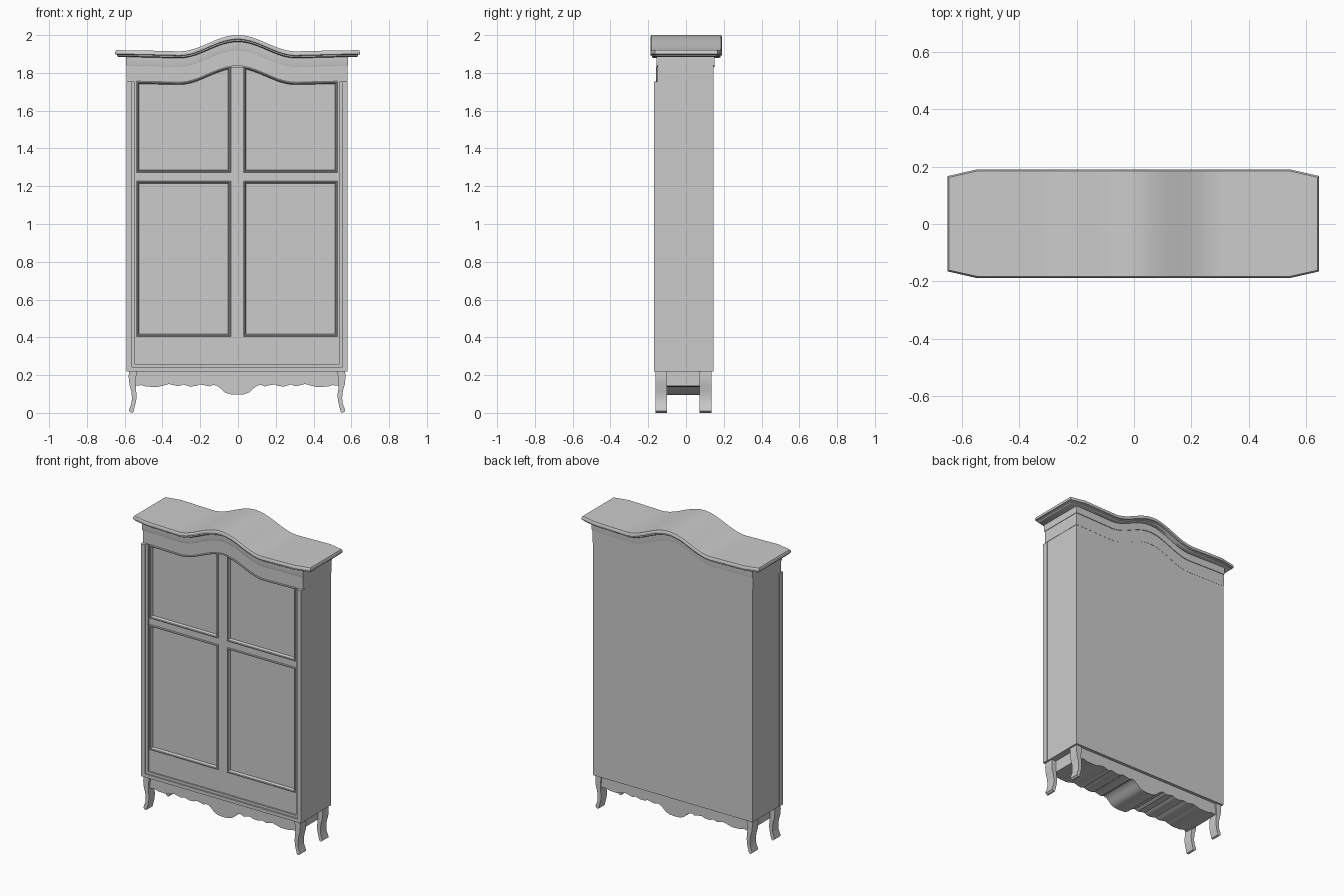
import bpy, bmesh, math

if "Cube" in bpy.data.objects:
    bpy.data.objects.remove(bpy.data.objects["Cube"])

CX = -0.005  # the cabinet sits slightly left of the cornice centre


def hump(x):
    """Raised centre arch shared by cornice, bands and door tops."""
    a = abs(x)
    if a < 0.31:
        return 0.086 * (1 + math.cos(math.pi * a / 0.31)) / 2 - 0.006
    return -0.006 * max(0, 1 - (a - 0.31) / 0.25)


def finish(name, bm, cx=CX):
    bmesh.ops.recalc_face_normals(bm, faces=bm.faces[:])
    me = bpy.data.meshes.new(name)
    bm.to_mesh(me)
    bm.free()
    ob = bpy.data.objects.new(name, me)
    bpy.context.collection.objects.link(ob)
    ob.location.x = cx
    return ob


def arched_block(name, levels, taper=1.0, cx=CX):
    """levels bottom to top: (half width, y front, y back, z, arch amount)."""
    ts = [-1, -0.846] + [i / 24 * 0.6 for i in range(-24, 25)] + [0.846, 1]
    bm = bmesh.new()
    n = len(levels)
    rings = []
    for t in ts:
        f = taper if abs(t) == 1 else 1
        front = [(h * t, yf * f, z + k * hump(h * t)) for h, yf, yb, z, k in levels]
        back = [(h * t, yb * f, z + k * hump(h * t)) for h, yf, yb, z, k in levels]
        rings.append([bm.verts.new(p) for p in front + back[::-1]])
    for a, b in zip(rings, rings[1:]):
        for i in range(2 * n):
            j = (i + 1) % (2 * n)
            bm.faces.new((a[i], a[j], b[j], b[i]))
    for r in (rings[0], rings[-1]):
        for i in range(n - 1):
            bm.faces.new((r[i], r[i + 1], r[2 * n - 2 - i], r[2 * n - 1 - i]))
    return finish(name, bm, cx)


def prism(name, pts, y0, y1):
    """Extrude an x-z outline along y."""
    bm = bmesh.new()
    a = [bm.verts.new((x, y0, z)) for x, z in pts]
    b = [bm.verts.new((x, y1, z)) for x, z in pts]
    bm.faces.new(a)
    bm.faces.new(b[::-1])
    for i in range(len(pts)):
        j = (i + 1) % len(pts)
        bm.faces.new((a[i], a[j], b[j], b[i]))
    return finish(name, bm)


def box(name, x0, x1, y0, y1, z0, z1):
    return prism(name, [(x0, z0), (x1, z0), (x1, z1), (x0, z1)], y0, y1)


def panel_bead(name, x0, x1, z0, z1, arched):
    """Raised moulding around a recessed panel."""
    bm = bmesh.new()
    rings = []
    for inset, y in ((0, -0.148), (0, -0.156), (0.004, -0.159), (0.009, -0.156), (0.014, -0.137)):
        a, b = x0 + inset, x1 - inset
        loop = [(a, z0 + inset), (b, z0 + inset)]
        steps = 24 if arched else 1
        for i in range(steps + 1):
            x = b + (a - b) * i / steps
            loop.append((x, z1 - inset + (hump(x) if arched else 0)))
        rings.append([bm.verts.new((x, y, z)) for x, z in loop])
    for a, b in zip(rings, rings[1:]):
        for i in range(len(a)):
            j = (i + 1) % len(a)
            bm.faces.new((a[i], a[j], b[j], b[i]))
    return finish(name, bm)


# Cornice with moulded rim and clipped corners
arched_block("cornice", [
    (0.630, -0.172, 0.174, 1.884, 1), (0.638, -0.180, 0.182, 1.889, 1),
    (0.638, -0.180, 0.182, 1.896, 1), (0.648, -0.188, 0.190, 1.899, 1),
    (0.648, -0.188, 0.190, 1.911, 1), (0.643, -0.183, 0.185, 1.920, 1)],
    taper=0.88, cx=-0.002)

# Frieze bands below the cornice
arched_block("upper_frieze", [
    (0.588, -0.155, 0.150, 1.838, 1), (0.588, -0.157, 0.151, 1.846, 1),
    (0.588, -0.157, 0.151, 1.886, 1)])
arched_block("lower_frieze", [
    (0.585, -0.151, 0.146, 1.757, 1), (0.585, -0.151, 0.146, 1.842, 1)])

# Carcass, whose front is the recessed panel surface
arched_block("carcass", [
    (0.583, -0.138, 0.145, 0.22, 0), (0.583, -0.138, 0.145, 1.80, 1)])

# Face frame: stiles, centre post, rails
for s, side in ((-1, "left"), (1, "right")):
    a, b = sorted((s * 0.583, s * 0.53))
    box(side + "_stile", a, b, -0.15, -0.13, 0.22, 1.76)
    # Stepped corner moulding
    a, b = sorted((s * 0.586, s * 0.557))
    box(side + "_corner_moulding", a, b, -0.170, -0.13, 0.22, 1.755)
    a, b = sorted((s * 0.560, s * 0.542))
    box(side + "_inner_moulding", a, b, -0.160, -0.13, 0.25, 1.755)
    # Door panels
    a, b = sorted((s * 0.533, s * 0.033))
    panel_bead(side + "_upper_panel_bead", a, b, 1.273, 1.757, True)
    panel_bead(side + "_lower_panel_bead", a, b, 0.405, 1.228, False)
box("centre_post", -0.035, 0.035, -0.15, -0.13, 0.40, 1.83)
box("middle_rail", -0.535, 0.535, -0.15, -0.13, 1.226, 1.275)
box("bottom_rail", -0.535, 0.535, -0.15, -0.13, 0.22, 0.407)
box("base_moulding", -0.586, 0.586, -0.170, -0.13, 0.22, 0.242)
box("base_inner_moulding", -0.560, 0.560, -0.160, -0.13, 0.24, 0.258)

# Scalloped apron, mirrored half outline
half = [(0.0, 0.096), (0.04, 0.099), (0.065, 0.109), (0.085, 0.128), (0.105, 0.143),
        (0.125, 0.149), (0.145, 0.140), (0.17, 0.146), (0.20, 0.151), (0.215, 0.142),
        (0.25, 0.140), (0.285, 0.150), (0.31, 0.141), (0.36, 0.153), (0.385, 0.146),
        (0.42, 0.137), (0.48, 0.139), (0.505, 0.147), (0.54, 0.143)]
outline = [(-x, z) for x, z in half[:0:-1]] + half + [(0.54, 0.222), (-0.54, 0.222)]
prism("apron", outline, -0.145, 0.125)

# Curved legs at four corners
leg = [(0.572, 0.222), (0.574, 0.19), (0.570, 0.15), (0.560, 0.115), (0.556, 0.08),
       (0.559, 0.05), (0.570, 0.022), (0.572, 0.010), (0.560, 0.0), (0.549, 0.004),
       (0.541, 0.035), (0.534, 0.065), (0.532, 0.095), (0.536, 0.13), (0.537, 0.165),
       (0.533, 0.20), (0.532, 0.222)]
for s, side in ((-1, "left"), (1, "right")):
    pts = [(s * x, z) for x, z in leg]
    prism(side + "_front_leg", pts, -0.162, -0.10)
    prism(side + "_back_leg", pts, 0.072, 0.134)

# Smooth the curves, keep the edges crisp
bpy.ops.object.select_all(action='SELECT')
bpy.context.view_layer.objects.active = bpy.data.objects["cornice"]
bpy.ops.object.shade_smooth_by_angle(angle=math.radians(30))
